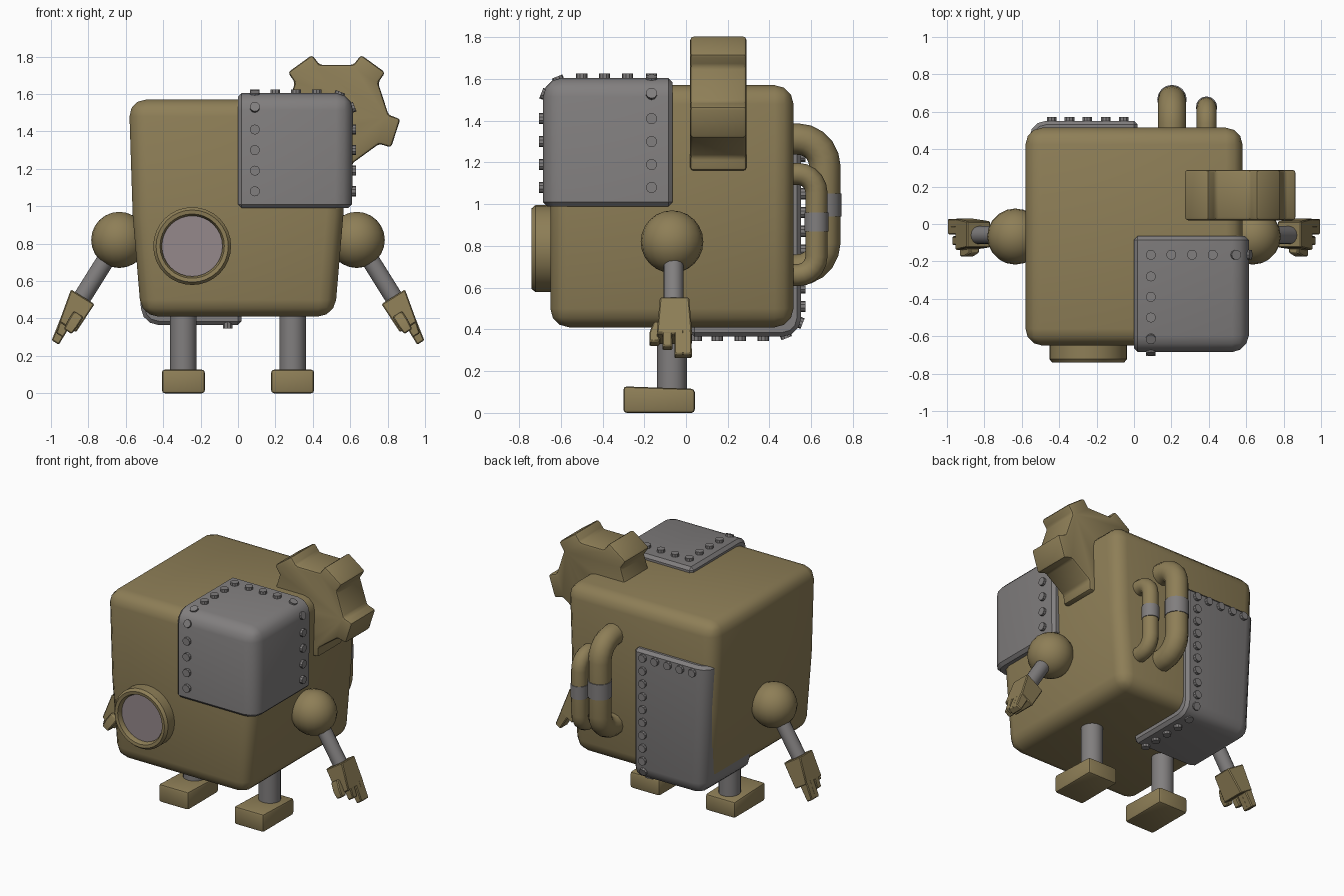
import bpy, bmesh
from math import sin, cos, pi, radians
from mathutils import Vector, Matrix

if "Cube" in bpy.data.objects:
    bpy.data.objects.remove(bpy.data.objects["Cube"])


def material(name, rgb):
    m = bpy.data.materials.new(name)
    m.diffuse_color = (*rgb, 1)
    m.use_nodes = True
    m.node_tree.nodes["Principled BSDF"].inputs["Base Color"].default_value = m.diffuse_color
    return m


BROWN = material("brown_paint", (0.27, 0.21, 0.095))
STEEL = material("steel", (0.22, 0.21, 0.21))
LENS = material("lens_tint", (0.30, 0.25, 0.26))


def finish(name, bm, mat, bevel=0, segments=2, limit=50):
    bm.normal_update()
    bmesh.ops.recalc_face_normals(bm, faces=bm.faces[:])
    if bevel:
        sharp = [e for e in bm.edges if e.calc_face_angle(0) > radians(limit)]
        bmesh.ops.bevel(bm, geom=sharp, offset=bevel, segments=segments,
                        profile=0.5, affect='EDGES', clamp_overlap=True)
    me = bpy.data.meshes.new(name)
    bm.to_mesh(me)
    bm.free()
    ob = bpy.data.objects.new(name, me)
    bpy.context.collection.objects.link(ob)
    me.materials.append(mat)
    smooth(ob)
    return ob


def smooth(ob):
    bpy.ops.object.select_all(action='DESELECT')
    ob.select_set(True)
    bpy.context.view_layer.objects.active = ob
    bpy.ops.object.shade_smooth_by_angle(angle=radians(35))


def loft(bm, sections):
    """Closed solid through matching rings of points."""
    rings = [[bm.verts.new(p) for p in s] for s in sections]
    n = len(rings[0])
    for a, b in zip(rings, rings[1:]):
        for i in range(n):
            j = (i + 1) % n
            bm.faces.new((a[i], a[j], b[j], b[i]))
    bm.faces.new(rings[0])
    bm.faces.new(rings[-1])


def rect(x0, x1, y0, y1, z):
    return [(x0, y0, z), (x1, y0, z), (x1, y1, z), (x0, y1, z)]


def rod(bm, a, b, r, sides):
    a, b = Vector(a), Vector(b)
    rot = (b - a).to_track_quat('Z', 'Y').to_matrix().to_4x4()
    bmesh.ops.create_cone(bm, cap_ends=True, segments=sides, radius1=r, radius2=r,
                          depth=(b - a).length, matrix=Matrix.Translation((a + b) / 2) @ rot)


# Body: tapered towards the bottom
bm = bmesh.new()
loft(bm, [rect(-w, w, -0.65, 0.515, z) for z, w in
          ((0.41, 0.517), (0.95, 0.563), (1.57, 0.583))])
finish("body", bm, BROWN, 0.09, 3)


# Patches: plates with one heavily rounded outer corner
def patch(name, low, high, corner):
    bm = bmesh.new()
    loft(bm, [low, high])
    v = min(bm.verts, key=lambda p: (p.co - Vector(corner)).length)
    bmesh.ops.bevel(bm, geom=list(v.link_edges), offset=0.09, segments=3,
                    profile=0.5, affect='EDGES')
    finish(name, bm, STEEL, 0.02, 1)


patch("front_patch", rect(0, 0.61, -0.685, -0.065, 0.99),
      rect(0, 0.615, -0.685, -0.065, 1.605), (0.615, -0.685, 1.605))
patch("back_patch", rect(-0.515, 0.02, 0.02, 0.552, 0.365),
      rect(-0.56, 0.02, 0.02, 0.552, 1.28), (-0.515, 0.552, 0.365))


# Bolts: (position, outward direction)
def bolts(name, items):
    bm = bmesh.new()
    for p, d in items:
        p, d = Vector(p), Vector(d).normalized()
        rod(bm, p - d * 0.02, p + d * 0.02, 0.027, 10)
    finish(name, bm, STEEL)


levels = (1.08, 1.19, 1.30, 1.41)
front = [((0.09, -0.685, z), (0, -1, 0)) for z in levels]
front += [((0.61, -0.165, z), (1, 0, 0)) for z in levels]
front += [((0.09, y, 1.605), (0, 0, 1)) for y in (-0.165, -0.28, -0.39, -0.50)]
front += [((x, -0.165, 1.605), (0, 0, 1)) for x in (0.20, 0.31, 0.42)]
front += [((0.09, -0.675, 1.525), (0, -1, 0.4)), ((0.09, -0.61, 1.593), (0, -0.4, 1)),
          ((0.605, -0.165, 1.525), (1, 0, 0.4)), ((0.54, -0.165, 1.593), (0.4, 0, 1))]
bolts("front_bolts", front)
back = [((-0.055, 0.552, 0.51 + 0.09 * i), (0, 1, 0)) for i in range(9)]
back += [((x, 0.552, 1.23), (0, 1, 0)) for x in (-0.15, -0.25, -0.345, -0.44)]
back += [((-0.055, y, 0.365), (0, 0, -1)) for y in (0.05, 0.15, 0.26, 0.37)]
back += [((-0.055, 0.475, 0.377), (0, 0.4, -1)), ((-0.055, 0.54, 0.435), (0, 1, -0.4))]
bolts("back_bolts", back)

# Eye: turned ring with a recessed lens
bm = bmesh.new()
profile = [(0.162, -0.60), (0.162, -0.715), (0.172, -0.737), (0.193, -0.74),
           (0.208, -0.722), (0.208, -0.60)]
N = 32
rings = [[bm.verts.new((-0.245 + r * cos(2 * pi * i / N), y, 0.787 + r * sin(2 * pi * i / N)))
          for r, y in profile] for i in range(N)]
for i in range(N):
    a, b = rings[i], rings[(i + 1) % N]
    for k in range(len(profile)):
        m = (k + 1) % len(profile)
        bm.faces.new((a[k], a[m], b[m], b[k]))
finish("eye_ring", bm, BROWN)
bm = bmesh.new()
rod(bm, (-0.245, -0.6, 0.787), (-0.245, -0.705, 0.787), 0.165, N)
finish("eye_lens", bm, LENS)

# Gear: five teeth, half sunk into the body
outline = []
for k in range(5):
    for off, r in ((-17, 0.278), (-13.5, 0.342), (13.5, 0.342), (17, 0.278)):
        a = radians(54 + 72 * k + off)
        outline.append((0.527 + r * cos(a), 1.493 + r * sin(a)))
bm = bmesh.new()
loft(bm, [[(x, y, z) for x, z in outline] for y in (0.02, 0.29)])
finish("gear", bm, BROWN, 0.016, 2, 40)


# Exhaust pipes with grey collars
def pipe(name, x, y, z0, z1, r, bend, c0, c1):
    pts = [(x, 0.45, z1)]
    for cz, start in ((z1 - bend, 90), (z0 + bend, 0)):
        for i in range(6):
            a = radians(start - 18 * i)
            pts.append((x, y - bend + bend * cos(a), cz + bend * sin(a)))
    pts.append((x, 0.45, z0))
    cu = bpy.data.curves.new(name, 'CURVE')
    cu.dimensions = '3D'
    cu.bevel_depth, cu.bevel_resolution, cu.use_fill_caps = r, 4, True
    sp = cu.splines.new('POLY')
    sp.points.add(len(pts) - 1)
    for q, p in zip(sp.points, pts):
        q.co = (*p, 1)
    cu.materials.append(BROWN)
    ob = bpy.data.objects.new(name, cu)
    bpy.context.collection.objects.link(ob)
    bpy.ops.object.select_all(action='DESELECT')
    ob.select_set(True)
    bpy.context.view_layer.objects.active = ob
    bpy.ops.object.convert(target='MESH')
    smooth(bpy.context.view_layer.objects.active)
    bm = bmesh.new()
    rod(bm, (x, y, c0), (x, y, c1), r + 0.004, 16)
    finish(name + "_collar", bm, STEEL)


pipe("large_pipe", 0.203, 0.665, 0.685, 1.312, 0.075, 0.13, 0.94, 1.05)
pipe("small_pipe", 0.388, 0.625, 0.66, 1.145, 0.053, 0.09, 0.87, 0.96)

# Limbs, mirrored left and right
for s, side in ((-1, "left"), (1, "right")):
    bm = bmesh.new()
    bmesh.ops.create_uvsphere(bm, u_segments=20, v_segments=12, radius=0.15,
                              matrix=Matrix.Translation((s * 0.635, -0.067, 0.82)))
    finish(side + "_shoulder", bm, BROWN)
    bm = bmesh.new()
    rod(bm, (s * 0.64, -0.06, 0.82), (s * 0.85, -0.06, 0.485), 0.048, 16)
    finish(side + "_arm", bm, STEEL)

    # Hand frame: u along the arm, v along y, n away from the body
    def ring(u, v0, v1, n0, n1):
        return [(s * (0.83 + 0.53 * u + 0.85 * n), -0.055 + v, 0.516 - 0.85 * u + 0.53 * n)
                for v, n in ((v0, n0), (v1, n0), (v1, n1), (v0, n1))]
    bm = bmesh.new()
    loft(bm, [ring(0, -0.07, 0.07, -0.074, 0.074),
              ring(0.18, -0.085, 0.085, -0.07, 0.036)])
    for v in (-0.035, 0.022, 0.058):
        loft(bm, [ring(0.15, v - 0.023, v + 0.023, -0.025, 0.042),
                  ring(0.24 if v < 0 else 0.285, v - 0.023, v + 0.025, -0.027, 0.018)])
    loft(bm, [ring(0.09, -0.10, -0.05, -0.06, 0.0),
              ring(0.15, -0.12, -0.06, -0.06, 0.0),
              ring(0.20, -0.12, -0.075, -0.055, -0.005)])
    finish(side + "_hand", bm, BROWN, 0.006, 1)

    bm = bmesh.new()
    rod(bm, (s * 0.292, -0.067, 0.08), (s * 0.292, -0.067, 0.5), 0.071, 20)
    finish(side + "_leg", bm, STEEL)
    bm = bmesh.new()
    x = s * 0.292
    foot = rect(x - 0.115, x + 0.115, -0.3, 0.042, 0)
    top = [(px, py, 0.127 if py < 0 else 0.115) for px, py, _ in foot]
    mid = [[((p[0] + q[0]) / 2) if i == 0 else (p[i] + q[i]) / 2 for i in range(3)]
           for p, q in zip(foot, top)]
    loft(bm, [foot, mid, top])
    finish(side + "_foot", bm, BROWN, 0.016, 2)
